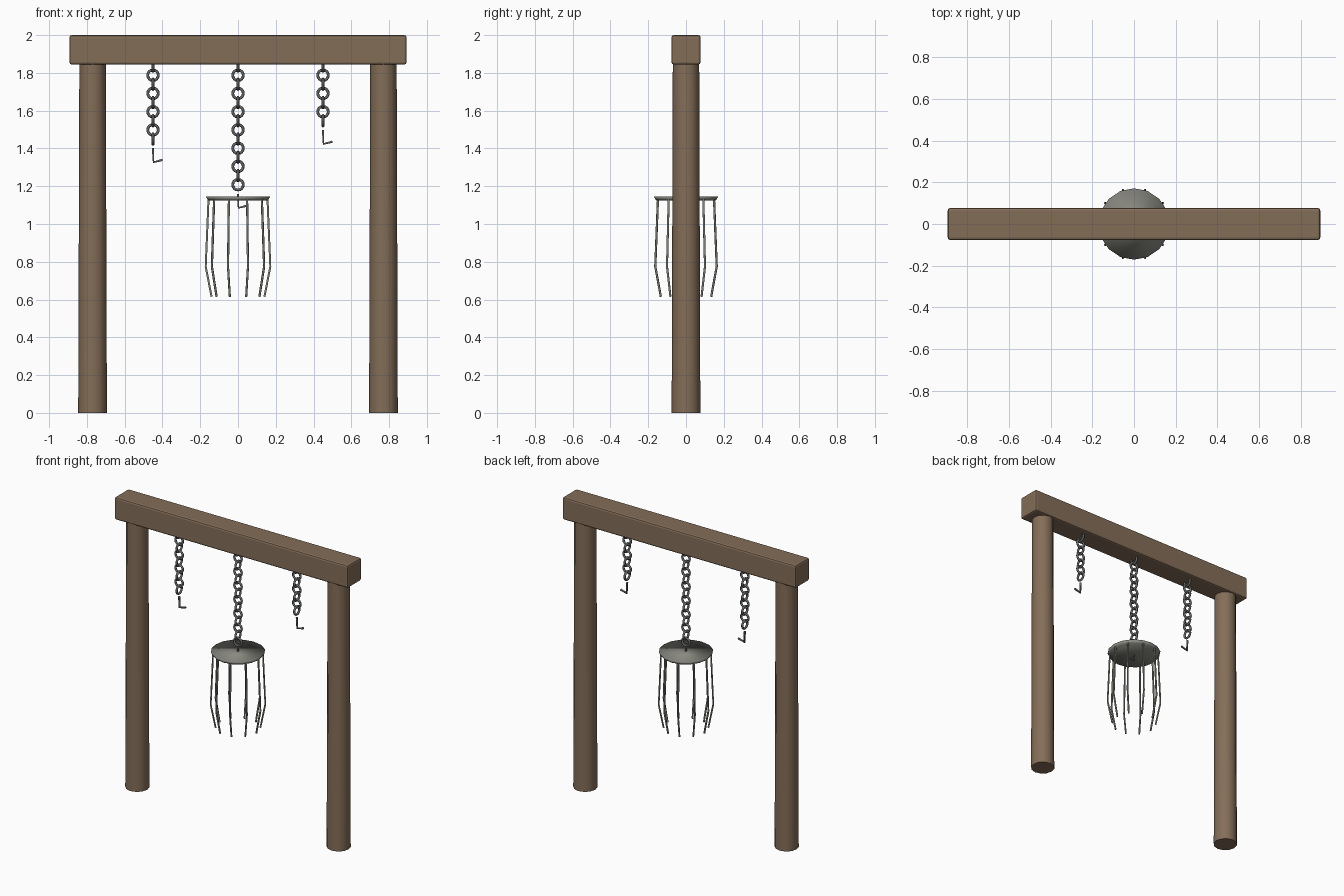
import bpy, bmesh, math
from mathutils import Matrix

if "Cube" in bpy.data.objects:
    bpy.data.objects.remove(bpy.data.objects["Cube"], do_unlink=True)


def material(name, rgb):
    m = bpy.data.materials.new(name)
    m.use_nodes = True
    m.diffuse_color = (*rgb, 1)
    m.node_tree.nodes["Principled BSDF"].inputs["Base Color"].default_value = (*rgb, 1)
    return m


WOOD = material("brown wood", (0.23, 0.155, 0.098))
IRON = material("dark iron", (0.13, 0.14, 0.135))
STEEL = material("dull steel", (0.25, 0.25, 0.22))


def finish(obj, name, mat, angle=None):
    obj.name = name
    obj.data.materials.append(mat)
    if angle is not None:
        bpy.ops.object.select_all(action='DESELECT')
        obj.select_set(True)
        bpy.context.view_layer.objects.active = obj
        bpy.ops.object.shade_smooth_by_angle(angle=math.radians(angle))
    return obj


def frustum(name, mat, x, z0, z1, r0, r1, sides, angle):
    bpy.ops.mesh.primitive_cone_add(vertices=sides, radius1=r0, radius2=r1,
                                    depth=z1 - z0, location=(x, 0, (z0 + z1) / 2))
    return finish(bpy.context.object, name, mat, angle)


def rod(name, mat, points, radius):
    curve = bpy.data.curves.new(name, 'CURVE')
    curve.dimensions = '3D'
    curve.bevel_depth = radius
    curve.bevel_resolution = 1
    curve.use_fill_caps = True
    spline = curve.splines.new('POLY')
    spline.points.add(len(points) - 1)
    for p, co in zip(spline.points, points):
        p.co = (*co, 1)
    obj = bpy.data.objects.new(name, curve)
    bpy.context.collection.objects.link(obj)
    return finish(obj, name, mat)


# Cross beam with softened edges
bpy.ops.mesh.primitive_cube_add(size=1, location=(0, 0, 1.922))
beam = finish(bpy.context.object, "cross_beam", WOOD)
beam.data.transform(Matrix.Diagonal((1.785, 0.154, 0.156, 1)))
bevel = beam.modifiers.new("soft_edges", 'BEVEL')
bevel.width = 0.012
bevel.segments = 2

# Posts, slightly tapered
for side, x in (("left", 0.77), ("right", -0.77)):
    frustum(side + "_post", WOOD, x, 0, 1.85, 0.076, 0.07, 12, 40)

# Chains of alternating links, each ending in a bent hook
PITCH = 0.0483
TOP = 1.836
for side, x, count in (("right", -0.45, 9), ("middle", 0, 14), ("left", 0.45, 7)):
    for i in range(count):
        turn = math.pi / 2 if i % 2 == 0 else 0
        bpy.ops.mesh.primitive_torus_add(
            major_radius=0.028, minor_radius=0.0075, major_segments=16, minor_segments=8,
            location=(x, 0, TOP - i * PITCH), rotation=(math.pi / 2, 0, turn))
        finish(bpy.context.object, f"{side}_chain_link_{i + 1}", IRON, 60)
    z = TOP - count * PITCH
    rod(side + "_hook", IRON,
        [(x, 0, z), (x + 0.003, 0, z - 0.074), (x + 0.05, 0, z - 0.062)], 0.007)

# Cage: shallow round lid and bent bars
frustum("cage_lid", STEEL, 0, 1.125, 1.145, 0.158, 0.171, 16, 180)
for i in range(10):
    a = i * math.tau / 10
    profile = ((0.156, 1.135), (0.171, 0.775), (0.14, 0.615))
    rod(f"cage_bar_{i + 1}", STEEL,
        [(r * math.cos(a), r * math.sin(a), z) for r, z in profile], 0.006)
